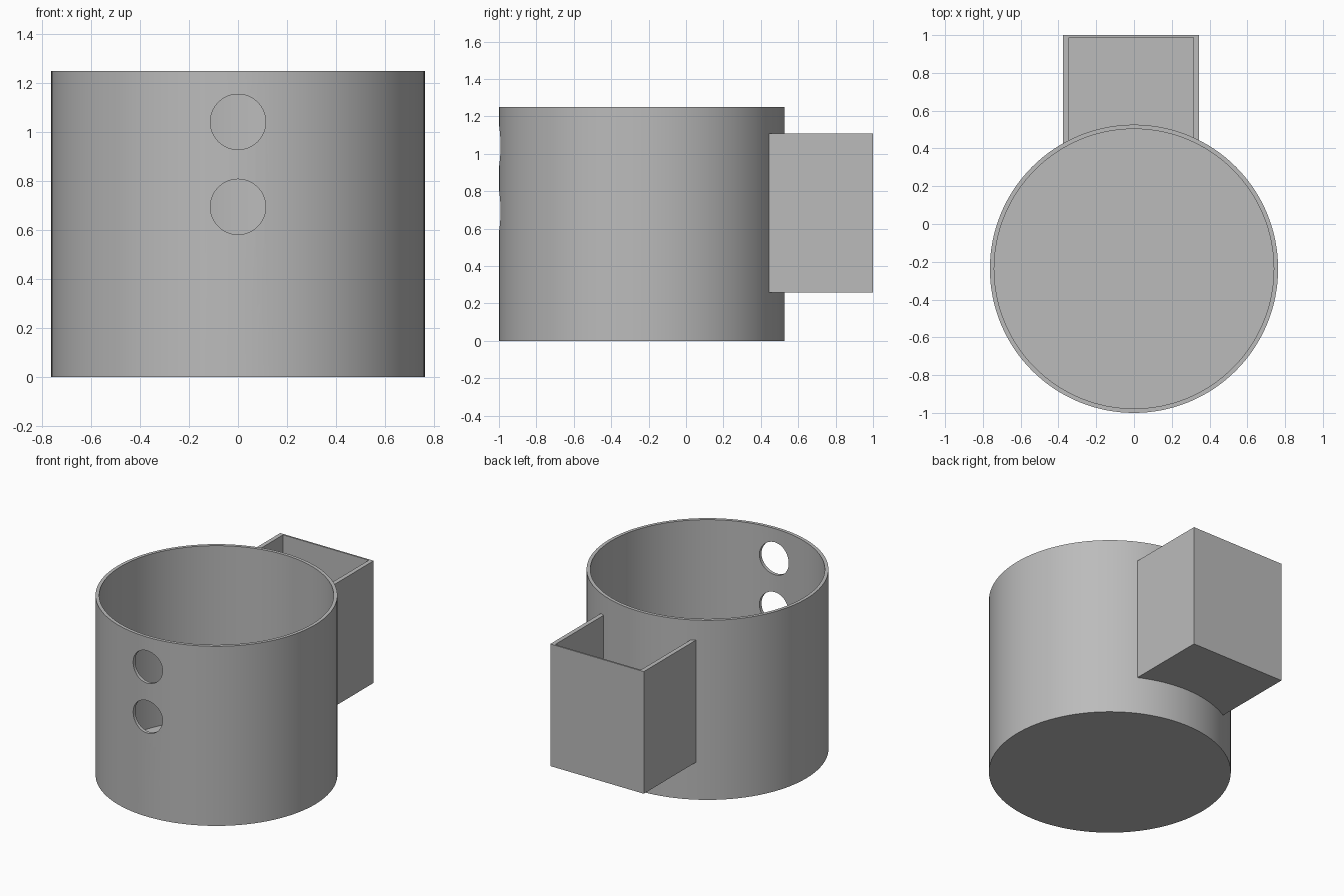
import bpy
from math import radians

default = bpy.data.objects.get("Cube")
if default:
    bpy.data.objects.remove(default, do_unlink=True)

CENTRE_Y = -0.237
RADIUS = 0.763
HEIGHT = 1.25
WALL = 0.023

grey = bpy.data.materials.new("plain grey")
grey.use_nodes = True
colour = (0.5, 0.5, 0.5, 1)
grey.diffuse_color = colour
grey.node_tree.nodes["Principled BSDF"].inputs["Base Color"].default_value = colour


def cylinder(name, radius, low, high, sides=128):
    bpy.ops.mesh.primitive_cylinder_add(
        vertices=sides, radius=radius, depth=high - low,
        location=(0, CENTRE_Y, (low + high) / 2))
    obj = bpy.context.object
    obj.name = name
    return obj


def box(name, low, high):
    bpy.ops.mesh.primitive_cube_add(
        size=1, location=[(a + b) / 2 for a, b in zip(low, high)])
    obj = bpy.context.object
    obj.name = name
    obj.scale = [b - a for a, b in zip(low, high)]
    bpy.ops.object.transform_apply(location=False, rotation=False, scale=True)
    return obj


def cut(target, cutters):
    # Subtract each cutter, then remove it
    bpy.context.view_layer.objects.active = target
    for cutter in cutters:
        mod = target.modifiers.new("cut", "BOOLEAN")
        mod.operation = "DIFFERENCE"
        mod.solver = "EXACT"
        mod.object = cutter
        bpy.ops.object.modifier_apply(modifier=mod.name)
        bpy.data.objects.remove(cutter, do_unlink=True)


def finish(obj):
    obj.data.materials.clear()
    obj.data.materials.append(grey)
    bpy.ops.object.select_all(action="DESELECT")
    obj.select_set(True)
    bpy.context.view_layer.objects.active = obj
    bpy.ops.object.shade_smooth_by_angle(angle=radians(30))


# Round open-topped container with two holes in the front wall
container = cylinder("round_container", RADIUS, 0, HEIGHT)
cutters = [cylinder("hollow_cutter", RADIUS - WALL, 0.04, HEIGHT + 0.2)]
for z in (0.695, 1.042):
    bpy.ops.mesh.primitive_cylinder_add(
        vertices=64, radius=0.113, depth=0.4,
        location=(0, CENTRE_Y - RADIUS, z), rotation=(radians(90), 0, 0))
    cutters.append(bpy.context.object)
cut(container, cutters)
finish(container)

# Open-topped rear box, trimmed to the round wall
rear_box = box("rear_box", (-0.375, 0.2, 0.26), (0.345, 1.0, 1.11))
cut(rear_box, [
    box("box_hollow_cutter", (-0.345, 0.1, 0.29), (0.315, 0.988, 1.3)),
    cylinder("box_trim_cutter", RADIUS - 0.006, -0.1, HEIGHT + 0.1),
])
finish(rear_box)
